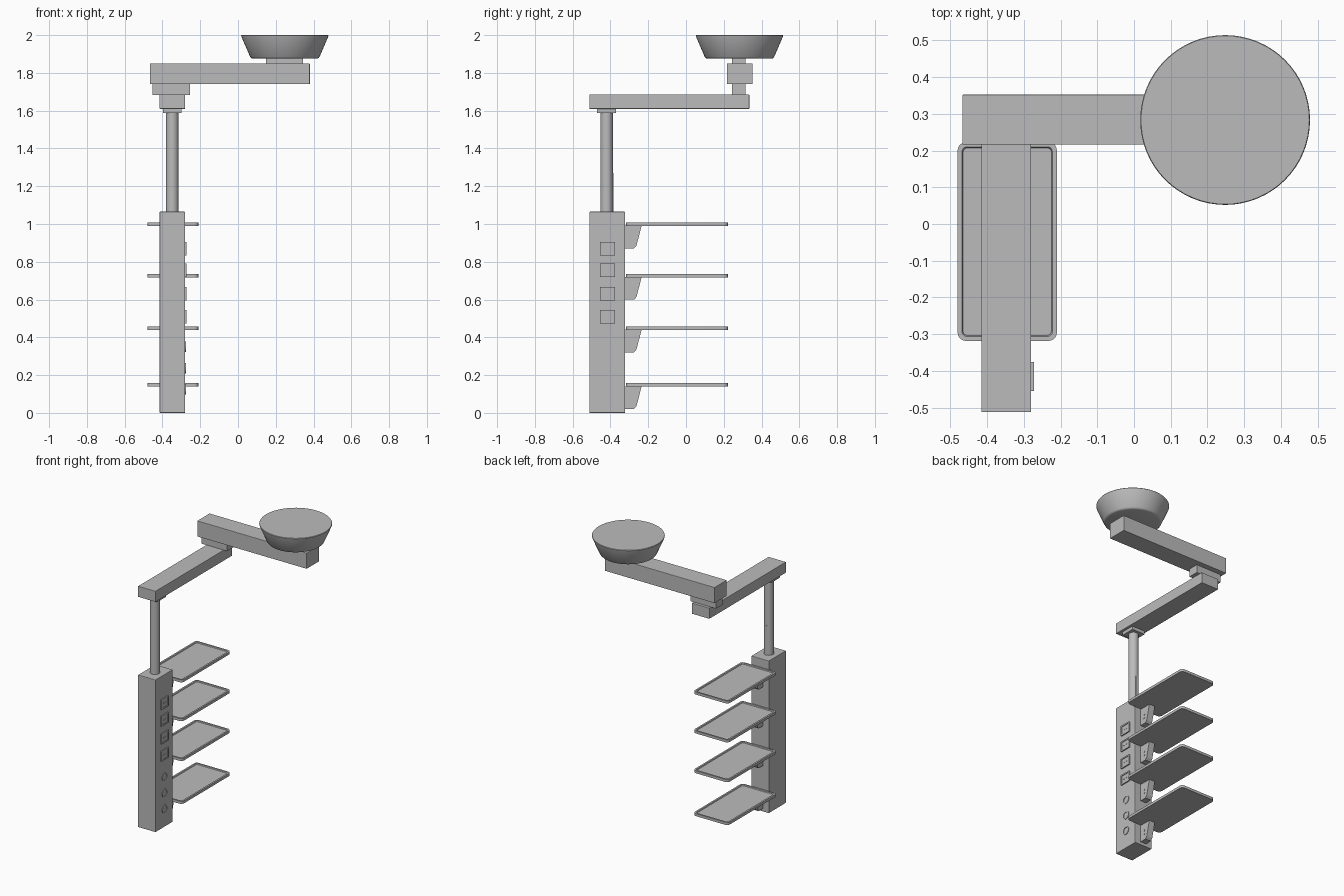
import bpy, bmesh, math

if "Cube" in bpy.data.objects:
    bpy.data.objects.remove(bpy.data.objects["Cube"])

grey = bpy.data.materials.new("light grey")
grey.diffuse_color = (0.5, 0.5, 0.5, 1)
grey.use_nodes = True
grey.node_tree.nodes["Principled BSDF"].inputs["Base Color"].default_value = grey.diffuse_color


def finish(name, bm, smooth=False):
    bmesh.ops.recalc_face_normals(bm, faces=bm.faces)
    me = bpy.data.meshes.new(name)
    bm.to_mesh(me)
    bm.free()
    me.materials.append(grey)
    ob = bpy.data.objects.new(name, me)
    bpy.context.collection.objects.link(ob)
    if smooth:
        bpy.ops.object.select_all(action='DESELECT')
        ob.select_set(True)
        bpy.context.view_layer.objects.active = ob
        bpy.ops.object.shade_smooth_by_angle(angle=math.radians(35))
    return ob


def box(name, x, y, z, bevel=0.0):
    bm = bmesh.new()
    bmesh.ops.create_cube(bm, size=1)
    for v in bm.verts:
        for i, (a, b) in enumerate((x, y, z)):
            v.co[i] = a if v.co[i] < 0 else b
    if bevel:
        bmesh.ops.bevel(bm, geom=bm.edges[:], offset=bevel, segments=2,
                        profile=0.5, affect='EDGES')
    return finish(name, bm)


def lathe(name, centre, profile, axis='Z', steps=48, closed=False):
    """Spin (radius, height) points about an axis through centre."""
    bm = bmesh.new()
    rings = []
    for r, h in profile:
        ring = []
        for i in range(steps):
            a = math.tau * i / steps
            p = (r * math.cos(a), r * math.sin(a), h)
            if axis == 'X':
                p = (p[2], p[0], p[1])
            ring.append(bm.verts.new([c + d for c, d in zip(centre, p)]))
        rings.append(ring)
    pairs = list(zip(rings, rings[1:]))
    if closed:
        pairs.append((rings[-1], rings[0]))
    else:
        bm.faces.new(rings[0])
        bm.faces.new(rings[-1])
    for a, b in pairs:
        for i in range(steps):
            j = (i + 1) % steps
            bm.faces.new((a[i], a[j], b[j], b[i]))
    return finish(name, bm, True)


def tray(name, x, y, top, thick=0.018, radius=0.022, rim=0.012, depth=0.006):
    """Rounded plate with a shallow recessed top."""
    bm = bmesh.new()

    def loop(inset, z):
        r = radius - inset * 0.7
        pts = []
        for k, (sx, sy) in enumerate(((1, 1), (0, 1), (0, 0), (1, 0))):
            cx = x[sx] + (-1 if sx else 1) * (inset + r)
            cy = y[sy] + (-1 if sy else 1) * (inset + r)
            for s in range(6):
                a = math.pi / 2 * (k + s / 5)
                pts.append(bm.verts.new((cx + r * math.cos(a),
                                         cy + r * math.sin(a), z)))
        return pts

    loops = [loop(0, top - thick), loop(0, top),
             loop(rim, top), loop(rim + 0.003, top - depth)]
    for a, b in zip(loops, loops[1:]):
        for i in range(len(a)):
            j = (i + 1) % len(a)
            bm.faces.new((a[i], a[j], b[j], b[i]))
    bm.faces.new(loops[0])
    bm.faces.new(loops[-1])
    finish(name, bm, True)


def prism(name, x, outline):
    """Extrude a (y, z) outline between two x values."""
    bm = bmesh.new()
    a, b = [[bm.verts.new((px, py, pz)) for py, pz in outline] for px in x]
    bm.faces.new(a)
    bm.faces.new(b)
    for i in range(len(a)):
        j = (i + 1) % len(a)
        bm.faces.new((a[i], a[j], b[j], b[i]))
    finish(name, bm)


# Column, pole and collar
box("column", (-0.415, -0.28), (-0.512, -0.322), (0, 1.065), 0.003)
lathe("pole", (-0.348, -0.42, 0), [(0.033, 1.06), (0.033, 1.59)])
box("pole_strip", (-0.356, -0.34), (-0.395, -0.385), (1.06, 1.27))
box("pole_collar", (-0.398, -0.298), (-0.47, -0.37), (1.587, 1.612))

# Folding arms, joint and ceiling mount
box("lower_arm", (-0.415, -0.28), (-0.512, 0.335), (1.61, 1.685), 0.002)
box("arm_joint", (-0.452, -0.255), (0.243, 0.315), (1.684, 1.742))
box("upper_arm", (-0.467, 0.38), (0.216, 0.352), (1.74, 1.85), 0.002)
box("mount_neck", (0.148, 0.345), (0.243, 0.315), (1.849, 1.877))
lathe("ceiling_mount", (0.248, 0.283, 0),
      [(0.17, 1.875), (0.178, 1.878), (0.184, 1.885),
       (0.230, 1.992), (0.231, 1.997), (0.229, 2.0)], steps=64)

# Shelves with brackets and bolts
for n, top in enumerate((1.007, 0.735, 0.457, 0.157), 1):
    tray(f"shelf_{n}", (-0.48, -0.21), (-0.318, 0.222), top)
    z = top - 0.016
    prism(f"bracket_{n}", (-0.37, -0.325),
          [(-0.323, z), (-0.235, z), (-0.262, z - 0.105),
           (-0.275, z - 0.12), (-0.323, z - 0.12)])
    for dz in (0.055, 0.08):
        lathe(f"bracket_bolt_{n}", (-0.325, -0.287, z - dz),
              [(0.006, -0.001), (0.006, 0.003)], 'X', 12)

# Square sockets on the column side
for n, z in enumerate((0.87, 0.755, 0.63, 0.51), 1):
    y = -0.415
    box(f"socket_plate_{n}", (-0.281, -0.276),
        (y - 0.04, y + 0.04), (z - 0.036, z + 0.036), 0.001)
    # Raised frame around the socket
    for s in (-1, 1):
        fy, fz = sorted((s * 0.03, s * 0.04)), sorted((s * 0.027, s * 0.036))
        box(f"socket_frame_{n}", (-0.277, -0.272),
            (y + fy[0], y + fy[1]), (z - 0.036, z + 0.036))
        box(f"socket_frame_{n}", (-0.277, -0.272),
            (y - 0.03, y + 0.03), (z + fz[0], z + fz[1]))
        lathe(f"socket_pin_{n}", (-0.276, y + s * 0.01, z),
              [(0.005, -0.001), (0.005, 0.003)], 'X', 12)

# Round gas ports on the column side
for n, z in enumerate((0.35, 0.237, 0.125), 1):
    lathe(f"round_port_{n}", (-0.28, -0.412, z),
          [(0.022, -0.002), (0.028, -0.002), (0.028, 0.004), (0.022, 0.004)],
          'X', 32, True)
